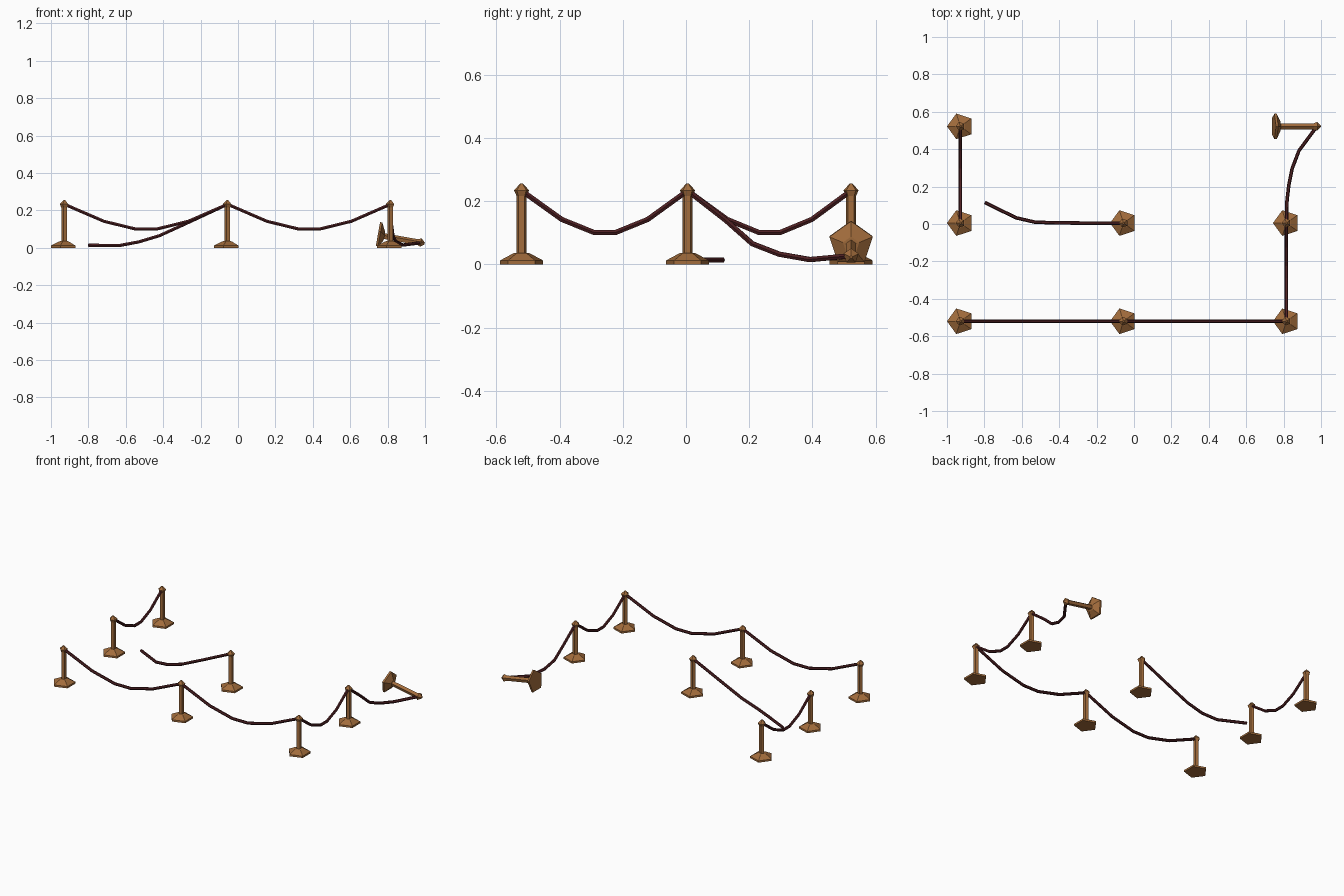
import bpy, bmesh, math
from mathutils import Vector, Matrix

if "Cube" in bpy.data.objects:
    bpy.data.objects.remove(bpy.data.objects["Cube"])


def material(name, rgb):
    m = bpy.data.materials.new(name)
    m.diffuse_color = (*rgb, 1)
    m.use_nodes = True
    m.node_tree.nodes["Principled BSDF"].inputs["Base Color"].default_value = m.diffuse_color
    return m


WOOD = material("brown wood", (0.36, 0.15, 0.045))
ROPE = material("dark red rope", (0.075, 0.014, 0.016))


def add_rings(name, rings, mat):
    """Skin a row of equal rings into a closed flat-shaded object."""
    bm = bmesh.new()
    vs = [[bm.verts.new(p) for p in r] for r in rings]
    n = len(rings[0])
    for a, b in zip(vs, vs[1:]):
        for i in range(n):
            j = (i + 1) % n
            bm.faces.new((a[i], a[j], b[j], b[i]))
    bm.faces.new(vs[0][::-1])
    bm.faces.new(vs[-1])
    bmesh.ops.recalc_face_normals(bm, faces=bm.faces)
    me = bpy.data.meshes.new(name)
    bm.to_mesh(me)
    bm.free()
    me.materials.append(mat)
    ob = bpy.data.objects.new(name, me)
    bpy.context.collection.objects.link(ob)
    return ob


# five-sided turned post: (radius, height) from foot to pointed cap
PROFILE = [(0.072, 0), (0.072, 0.012), (0.027, 0.035), (0.0168, 0.036),
           (0.0168, 0.216), (0.025, 0.234), (0.005, 0.255)]


def post(name, matrix):
    rings = []
    for r, z in PROFILE:
        angs = [math.pi + i * math.tau / 5 for i in range(5)]
        rings.append([matrix @ Vector((r * math.cos(a), r * math.sin(a), z)) for a in angs])
    return add_rings(name, rings, WOOD)


def rope(name, pts, radius=0.0095, sides=6):
    pts = [Vector(p) for p in pts]
    rings = []
    for i, p in enumerate(pts):
        t = (pts[min(i + 1, len(pts) - 1)] - pts[max(i - 1, 0)]).normalized()
        side = t.cross(Vector((0, 0, 1))).normalized()
        up = side.cross(t)
        rings.append([p + radius * (side * math.cos(a) + up * math.sin(a))
                      for a in (k * math.tau / sides for k in range(sides))])
    return add_rings(name, rings, ROPE)


X0, X1, X2 = -0.928, -0.056, 0.815
Y0, Y1, Y2 = -0.52, 0.005, 0.522
TOP = 0.233

# standing posts
for k, (x, y) in enumerate([(X0, Y0), (X1, Y0), (X2, Y0), (X2, Y1),
                            (X1, Y1), (X0, Y1), (X0, Y2)]):
    post(f"post_{k + 1}", Matrix.Translation((x, y, 0)))

# fallen post, cap resting on the ground
tilt = math.radians(10)
post("fallen_post", Matrix.Translation((0.747, Y2, 0.067))
     @ Matrix.Rotation(math.pi / 2 + tilt, 4, 'Y'))

# sagging ropes between standing posts
SAG = [(0, TOP), (0.242, 0.142), (0.435, 0.101), (0.568, 0.101), (0.76, 0.142), (1, TOP)]
spans = [((X0, Y0), (X1, Y0)), ((X1, Y0), (X2, Y0)),
         ((X2, Y0), (X2, Y1)), ((X0, Y1), (X0, Y2))]
for k, (a, b) in enumerate(spans):
    a, b = Vector(a), Vector(b)
    rope(f"hanging_rope_{k + 1}", [(*a.lerp(b, f), z) for f, z in SAG])

# rope pulled down to the fallen post
rope("slack_rope", [(X2, Y1, TOP), (0.818, 0.125, 0.14), (0.828, 0.21, 0.065),
                    (0.845, 0.295, 0.032), (0.882, 0.392, 0.015), (0.978, Y2, 0.027)])

# broken rope with its end lying on the ground
rope("broken_rope", [(X1, Y1, TOP), (-0.26, 0.005, 0.138), (-0.42, 0.006, 0.065),
                     (-0.53, 0.01, 0.032), (-0.63, 0.033, 0.013), (-0.798, 0.115, 0.014)])
